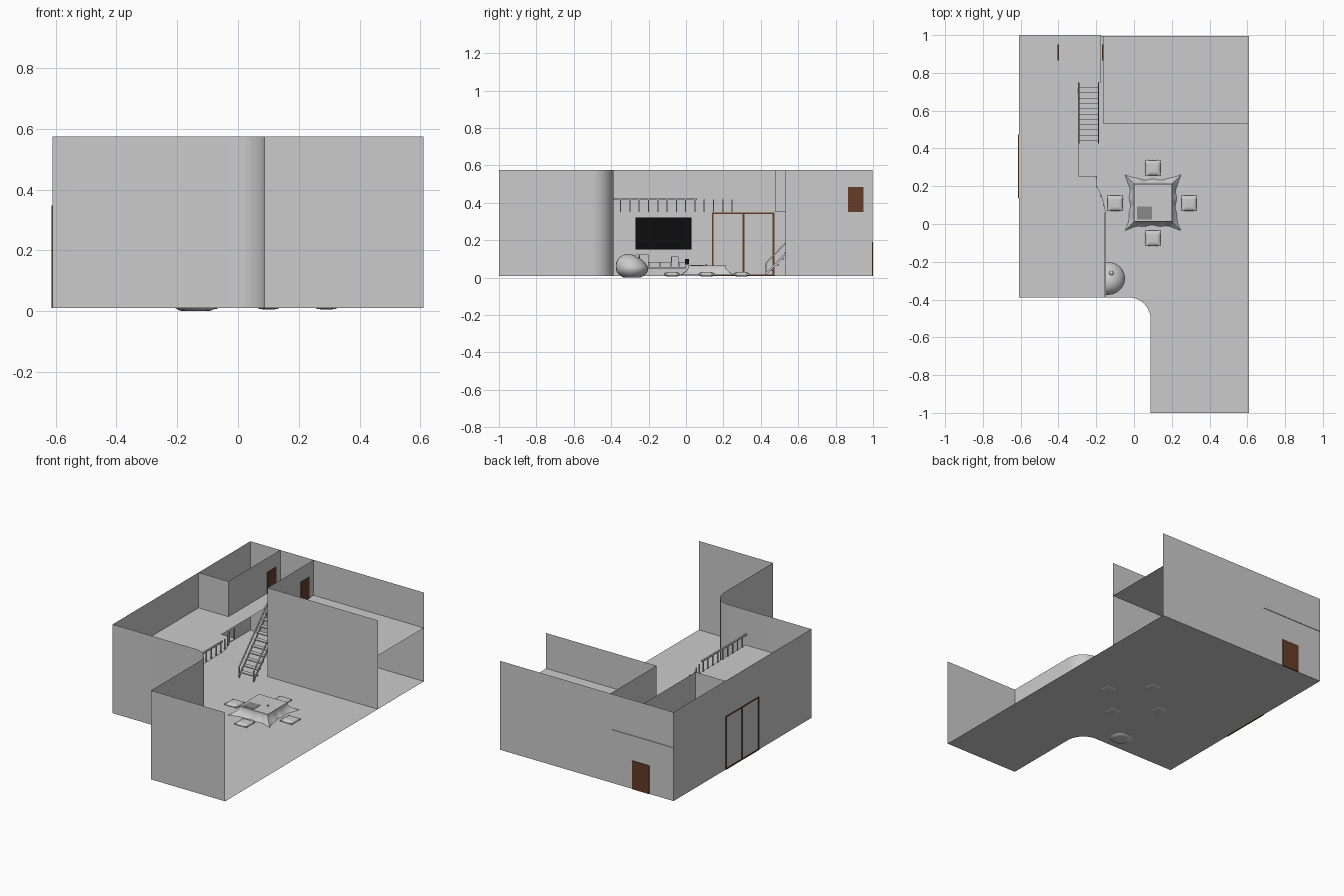
import bpy, bmesh, math
from mathutils import Vector

if "Cube" in bpy.data.objects:
    bpy.data.objects.remove(bpy.data.objects["Cube"])

FLOOR, UPPER, TOP = 0.01, 0.35, 0.575

def mat(name, c):
    m = bpy.data.materials.new(name)
    m.diffuse_color = (*c, 1)
    m.use_nodes = True
    m.node_tree.nodes["Principled BSDF"].inputs["Base Color"].default_value = m.diffuse_color
    return m

BROWN = mat("brown_wood", (0.13, 0.045, 0.02))
BLACK = mat("black_screen", (0.004, 0.004, 0.004))
DARK = mat("dark_grey", (0.25, 0.25, 0.25))

def finish(name, bm, material=None, smooth=None):
    me = bpy.data.meshes.new(name)
    bm.to_mesh(me)
    bm.free()
    ob = bpy.data.objects.new(name, me)
    bpy.context.collection.objects.link(ob)
    if material:
        me.materials.append(material)
    if smooth:
        bpy.ops.object.select_all(action='DESELECT')
        ob.select_set(True)
        bpy.context.view_layer.objects.active = ob
        bpy.ops.object.shade_smooth_by_angle(angle=math.radians(smooth))
    return ob

def slab(name, pts, z):
    bm = bmesh.new()
    bm.faces.new([bm.verts.new((x, y, z)) for x, y in pts])
    bmesh.ops.triangulate(bm, faces=bm.faces[:])
    return finish(name, bm)

def wall(name, pts, z0, z1, smooth=None):
    bm = bmesh.new()
    cols = [(bm.verts.new((x, y, z0)), bm.verts.new((x, y, z1))) for x, y in pts]
    for a, b in zip(cols, cols[1:]):
        bm.faces.new((a[0], b[0], b[1], a[1]))
    return finish(name, bm, smooth=smooth)

def add_box(bm, x0, x1, y0, y1, z0, z1):
    vs = bmesh.ops.create_cube(bm, size=1)['verts']
    for v in vs:
        v.co = Vector(((x0 + x1) / 2 + v.co.x * (x1 - x0),
                       (y0 + y1) / 2 + v.co.y * (y1 - y0),
                       (z0 + z1) / 2 + v.co.z * (z1 - z0)))
    return vs

def boxes(name, specs, material=None):
    bm = bmesh.new()
    for s in specs:
        add_box(bm, *s)
    return finish(name, bm, material)

# floor plan with a rounded inner corner
arc = [(-0.03 + 0.118 * math.cos(i * math.pi / 20), -0.506 + 0.118 * math.sin(i * math.pi / 20))
       for i in range(11)]
plan = [(0.61, -1), (0.088, -1)] + arc + [(-0.61, -0.388), (-0.61, 0.996), (0.61, 0.996)]
slab("floor", plan, FLOOR)
wall("outer_walls", plan, FLOOR, TOP, smooth=30)

# inner walls: back room and upstairs corner room
wall("back_room_walls", [(-0.165, 0.996), (-0.165, 0.533), (0.61, 0.533)], FLOOR, TOP)
wall("corner_room_walls", [(-0.40, 0.996), (-0.40, 0.475), (-0.61, 0.475)], UPPER, TOP)
slab("back_room_floor", [(-0.165, 0.533), (0.61, 0.533), (0.61, 0.996), (-0.165, 0.996)], UPPER)

# mezzanine with stair opening and curved edge
A, C, B = Vector((-0.195, 0.2)), Vector((-0.152, 0.12)), Vector((-0.147, 0.03))
curve = [tuple(A * (1 - t)**2 + C * 2 * t * (1 - t) + B * t * t) for t in [i / 8 for i in range(9)]]
slab("mezzanine", [(-0.61, 1), (-0.175, 1), (-0.175, 0.75), (-0.295, 0.75), (-0.295, 0.255),
                   (-0.195, 0.255)] + curve + [(-0.147, -0.388), (-0.61, -0.388)], UPPER)

# mezzanine railing
def edge_x(y):
    if y <= B.y:
        return B.x
    for p, q in zip(curve, curve[1:]):
        if q[1] <= y <= p[1]:
            return q[0] + (p[0] - q[0]) * (y - q[1]) / (p[1] - q[1])
    return A.x

posts = []
for i in range(13):
    y = -0.35 + i * 0.0497
    x = edge_x(y) - 0.005
    posts.append((x - 0.003, x + 0.003, y - 0.003, y + 0.003, UPPER, 0.417))
boxes("railing_posts", posts)
boxes("railing_top", [(-0.157, -0.147, -0.388, 0.06, 0.414, 0.423)])

# stairs: treads, stringers and handrails
X0, X1, Y0, Y1, N = -0.295, -0.185, 0.44, 0.75, 11
dy, dz = (Y1 - Y0) / N, (UPPER - FLOOR) / N
boxes("stair_treads", [(X0, X1, Y0 + i * dy, Y0 + (i + 1) * dy,
                        FLOOR + (i + 1) * dz - 0.006, FLOOR + (i + 1) * dz) for i in range(N)])

def sloped(bm, x, w, ya, za, yb, zb, h):
    for v in add_box(bm, x - w / 2, x + w / 2, 0, 1, 0, 1):
        up = v.co.z > 0.5
        far = v.co.y > 0.5
        v.co.y, v.co.z = (yb, zb) if far else (ya, za)
        v.co.z += h if up else 0

for name, za, h, w in (("stair_stringers", FLOOR, 0.014, 0.005),
                       ("stair_handrails", FLOOR + 0.06, 0.009, 0.007)):
    bm = bmesh.new()
    for x in (X0 + 0.003, X1 - 0.003):
        sloped(bm, x, w, 0.425, za, Y1, za + UPPER - FLOOR - 0.005, h)
    finish(name, bm)
boxes("stair_newels", [(x - 0.003, x + 0.003, y - 0.003, y + 0.003, z, z + 0.065)
                       for x in (X0 + 0.003, X1 - 0.003)
                       for y, z in ((0.428, FLOOR), (Y1 - 0.004, UPPER - 0.01))])

# doors and sliding door frame
boxes("back_door", [(-0.44, -0.32, 0.991, 1.0, FLOOR, 0.19)], BROWN)
boxes("back_room_door", [(-0.169, -0.161, 0.865, 0.95, UPPER, 0.485)], BROWN)
boxes("corner_room_door", [(-0.404, -0.396, 0.865, 0.95, UPPER, 0.485)], BROWN)
boxes("sliding_door_frame",
      [(-0.614, -0.602, y - 0.005, y + 0.005, FLOOR, 0.347) for y in (0.143, 0.307, 0.468)]
      + [(-0.614, -0.602, 0.138, 0.473, z, z + 0.007) for z in (FLOOR, 0.341)], BROWN)

# television and stepped open shelf below it
boxes("television", [(-0.608, -0.597, -0.27, 0.03, 0.152, 0.322)], BLACK)
shelf = [(-0.608, -0.54, -0.25, 0.0, 0.05, 0.055)]
for y0, y1, z in ((-0.25, -0.2, 0.12), (-0.2, -0.14, 0.08), (-0.14, -0.08, 0.08), (-0.08, -0.04, 0.11), (-0.04, 0.0, 0.08)):
    shelf += [(-0.608, -0.54, y0, y1, z, z + 0.004),
              (-0.608, -0.54, y0, y0 + 0.004, 0.05, z),
              (-0.608, -0.54, y1 - 0.004, y1, 0.05, z)]
boxes("television_shelf", shelf)
boxes("speaker", [(-0.59, -0.565, -0.005, 0.015, 0.07, 0.1)], BLACK)

# low table with draped blanket
TX, TY = 0.1, 0.113
boxes("table_top", [(TX - 0.1, TX + 0.1, TY - 0.1, TY + 0.1, 0.057, 0.066)])
boxes("table_mat", [(0.016, 0.095, 0.024, 0.093, 0.066, 0.068)], DARK)
boxes("table_cup", [(0.131, 0.139, 0.104, 0.112, 0.066, 0.072)])
bm = bmesh.new()
M, R, rings = 20, 6, []
for j in range(R + 1):
    t, ring = j / R, []
    for side in range(4):
        for k in range(M):
            s = -1 + 2 * k / M
            wave = math.sin(s * 9 + side * 1.7) * 0.004 * t
            h = 0.098 + t**1.4 * (0.024 + 0.026 * s**4) + wave * (1 - s**4)
            z = 0.06 - 0.047 * t**0.75 + 0.004 * t * (1 - t) * math.sin(s * 14 + side)
            a = side * math.pi / 2
            x, y = h, s * h
            ring.append(bm.verts.new((TX + x * math.cos(a) - y * math.sin(a),
                                      TY + x * math.sin(a) + y * math.cos(a), z)))
    rings.append(ring)
for a, b in zip(rings, rings[1:]):
    for i in range(len(a)):
        k = (i + 1) % len(a)
        bm.faces.new((a[i], b[i], b[k], a[k]))
finish("table_blanket", bm, smooth=60)

# four floor cushions
for i, (x, y) in enumerate(((0.1, 0.297), (0.1, -0.075), (-0.1, 0.11), (0.291, 0.11))):
    bm = bmesh.new()
    bmesh.ops.create_grid(bm, x_segments=8, y_segments=8, size=1)
    bmesh.ops.solidify(bm, geom=bm.faces[:], thickness=0.01)
    zmid = sum(v.co.z for v in bm.verts) / len(bm.verts)
    for v in bm.verts:
        u, w = v.co.x, v.co.y
        puff = 0.004 + 0.008 * ((1 - u**4) * (1 - w**4))**0.5 if max(abs(u), abs(w)) < 0.999 else 0.004
        sgn = 1 if v.co.z > zmid else -1
        v.co = Vector((x + u * 0.0425 * (1 - 0.06 * (1 - w * w)),
                       y + w * 0.0425 * (1 - 0.06 * (1 - u * u)), 0.018 + sgn * puff))
    finish("cushion_%d" % (i + 1), bm, smooth=60)

# beanbag leaning backwards, with a small knot
bm = bmesh.new()
bmesh.ops.create_uvsphere(bm, u_segments=24, v_segments=16, radius=1)
for v in bm.verts:
    x, y, z = v.co
    squash = 1 - 0.12 * max(z, 0)
    v.co = Vector((-0.14 + x * 0.093 * squash, -0.288 + y * 0.087 * squash - 0.022 * max(z, 0),
                   max(0.0, 0.052 + z * (0.074 if z > 0 else 0.06))))
finish("beanbag", bm, smooth=60)
bm = bmesh.new()
bmesh.ops.create_uvsphere(bm, u_segments=10, v_segments=6, radius=0.012)
for v in bm.verts:
    v.co += Vector((-0.12, -0.26, 0.112))
finish("beanbag_knot", bm, smooth=60)
